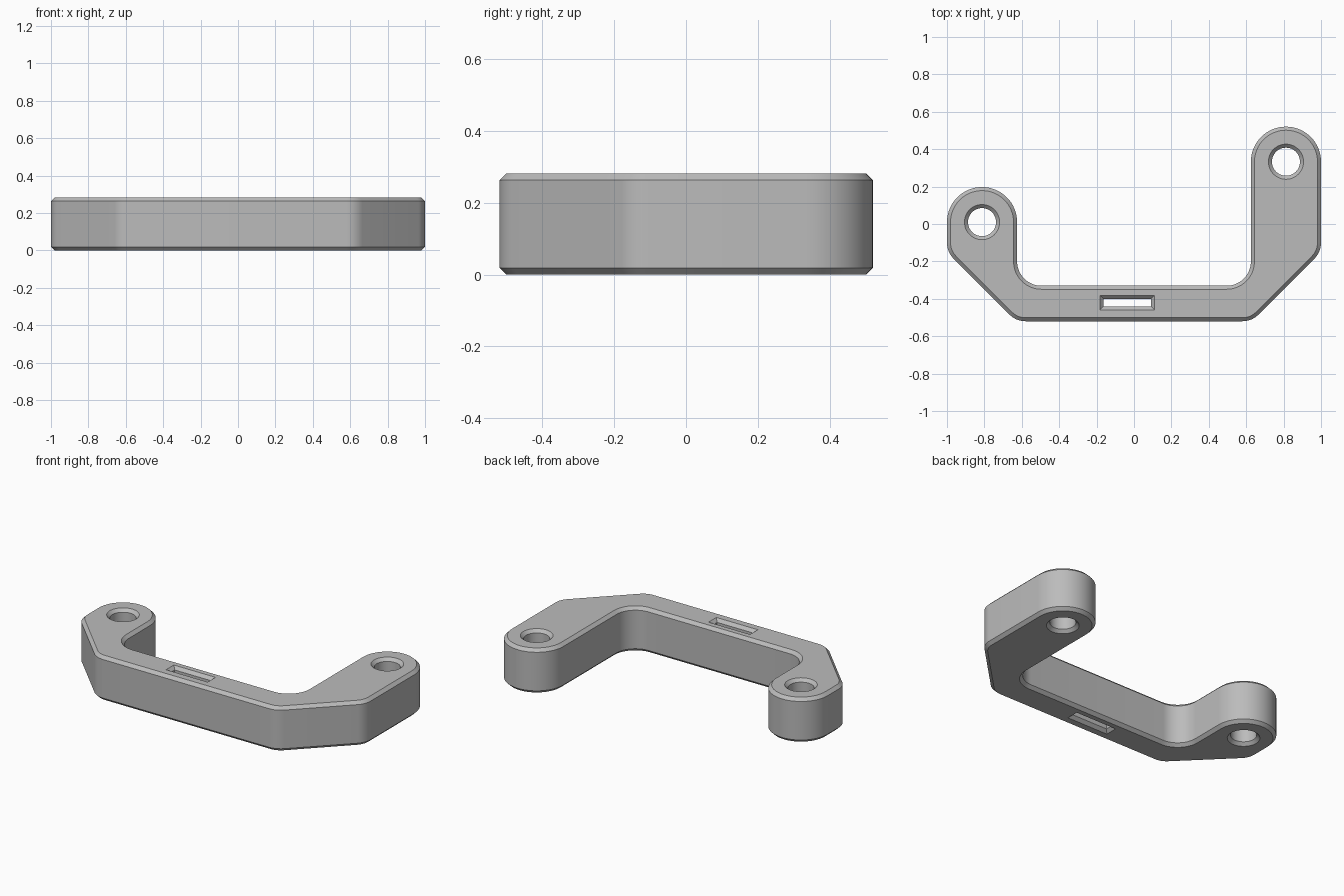
import bpy, bmesh, math
from mathutils import Vector

cube = bpy.data.objects.get("Cube")
if cube:
    bpy.data.objects.remove(cube, do_unlink=True)

HEIGHT, CHAMFER = 0.282, 0.019
END_R, HOLE_R = 0.1875, 0.075
LEFT_Y, RIGHT_Y = 0.333, 0.01      # hole centre of each arm
FRONT, INNER = -0.52, -0.33


def rounded(corners, steps_per_turn=64):
    """Closed polygon whose corners (x, y, radius) become arcs."""
    pts = []
    for i, (x, y, r) in enumerate(corners):
        p = Vector((x, y))
        a = (Vector(corners[i - 1][:2]) - p).normalized()
        b = (Vector(corners[(i + 1) % len(corners)][:2]) - p).normalized()
        half = a.angle(b) / 2
        centre = p + (a + b).normalized() * r / math.sin(half)
        start = p + a * r / math.tan(half) - centre
        turn = math.pi - 2 * half
        if a.x * b.y - a.y * b.x > 0:
            turn = -turn
        n = max(2, round(abs(turn) / math.tau * steps_per_turn))
        for k in range(n + 1):
            t = turn * k / n
            c, s = math.cos(t), math.sin(t)
            q = centre + Vector((start.x * c - start.y * s, start.x * s + start.y * c))
            if not pts or (q - pts[-1]).length > 1e-4:
                pts.append(q)
    if (pts[0] - pts[-1]).length < 1e-4:
        pts.pop()
    return pts


def inset(pts, d):
    """Shift a loop to its left side with mitred corners."""
    out = []
    for i, p in enumerate(pts):
        u = (p - pts[i - 1]).normalized()
        v = (pts[(i + 1) % len(pts)] - p).normalized()
        n1, n2 = Vector((-u.y, u.x)), Vector((-v.y, v.x))
        out.append(p + (n1 + n2) * d / (1 + n1.dot(n2)))
    return out


def circle(x, y, r, n=48):
    """Clockwise hole loop."""
    return [Vector((x + r * math.cos(math.tau * k / n), y - r * math.sin(math.tau * k / n)))
            for k in range(n)]


# Outline of the bracket, counter-clockwise
arm = 1 - 2 * END_R
outline = rounded([
    (-0.63, FRONT, 0.12), (0.63, FRONT, 0.12), (1, -0.15, 0.12),
    (1, LEFT_Y + END_R, END_R), (arm, LEFT_Y + END_R, END_R),
    (arm, INNER, 0.13), (-arm, INNER, 0.13),
    (-arm, RIGHT_Y + END_R, END_R), (-1, RIGHT_Y + END_R, END_R),
    (-1, -0.15, 0.12)])

# Bolt holes and rectangular slot, clockwise
slot = [Vector(p) for p in ((-0.163, -0.44), (-0.163, -0.4), (0.09, -0.4), (0.09, -0.44))]
loops = [outline, circle(1 - END_R, LEFT_Y, HOLE_R), circle(END_R - 1, RIGHT_Y, HOLE_R), slot]

# Chamfered walls, then flat caps
bm = bmesh.new()
caps = ([], [])
levels = [(0, CHAMFER), (CHAMFER, 0), (HEIGHT - CHAMFER, 0), (HEIGHT, CHAMFER)]
for loop in loops:
    rings = [[bm.verts.new((p.x, p.y, z)) for p in inset(loop, d)] for z, d in levels]
    n = len(loop)
    for low, high in zip(rings, rings[1:]):
        for i in range(n):
            j = (i + 1) % n
            bm.faces.new((low[i], low[j], high[j], high[i]))
    for cap, ring in zip(caps, (rings[0], rings[-1])):
        cap += [bm.edges.get((ring[i - 1], ring[i])) for i in range(n)]
for cap, up in zip(caps, (-1, 1)):
    bmesh.ops.triangle_fill(bm, edges=cap, use_beauty=True, normal=(0, 0, up))
bmesh.ops.recalc_face_normals(bm, faces=bm.faces[:])

mesh = bpy.data.meshes.new("bracket")
bm.to_mesh(mesh)
bm.free()
bracket = bpy.data.objects.new("bracket", mesh)
bpy.context.collection.objects.link(bracket)

# Plain grey material
grey = bpy.data.materials.new("light grey")
grey.use_nodes = True
colour = (0.5, 0.5, 0.5, 1)
grey.diffuse_color = colour
grey.node_tree.nodes["Principled BSDF"].inputs["Base Color"].default_value = colour
mesh.materials.append(grey)

bpy.ops.object.select_all(action="DESELECT")
bracket.select_set(True)
bpy.context.view_layer.objects.active = bracket
bpy.ops.object.shade_smooth_by_angle(angle=math.radians(30))
